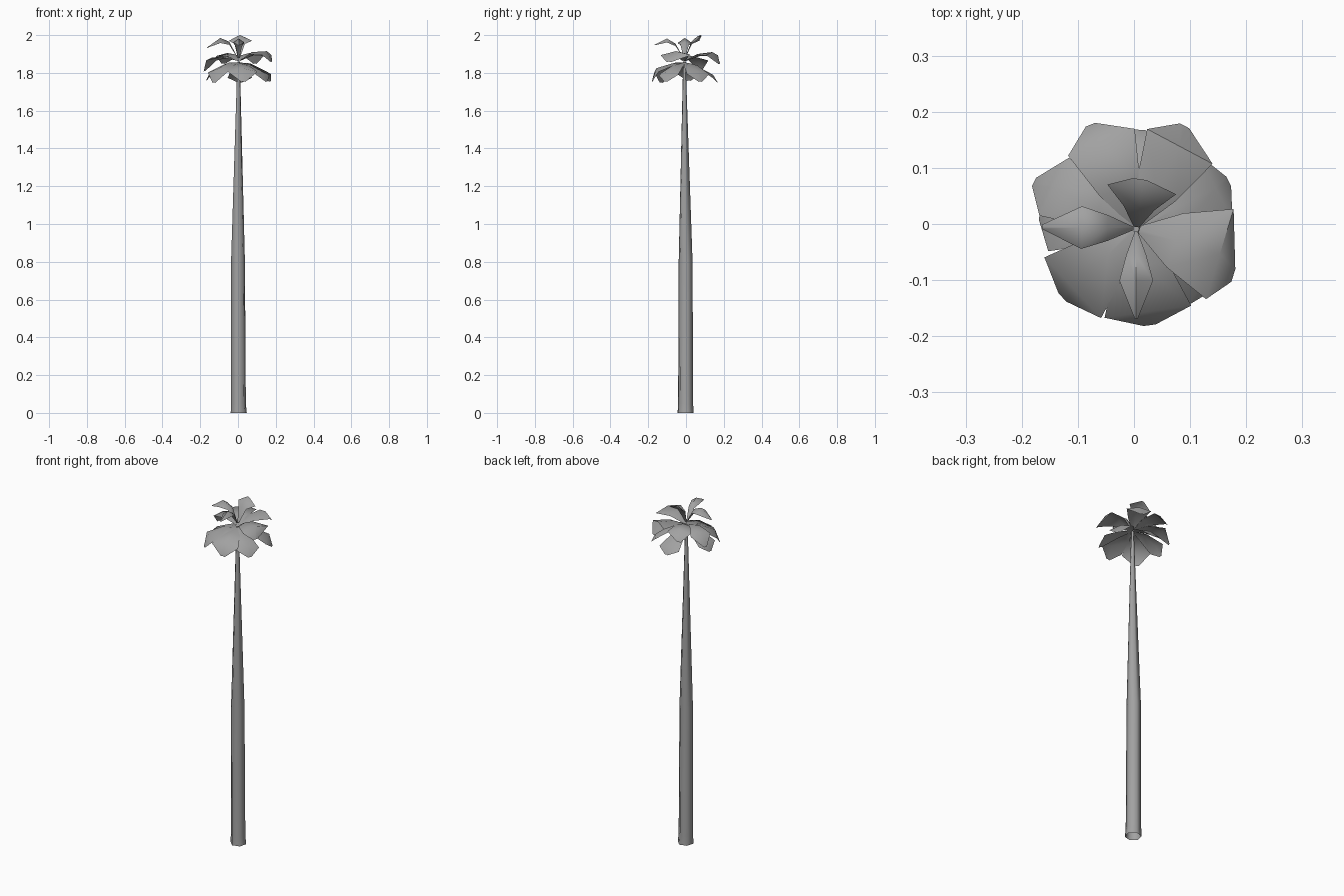
import bpy, bmesh, math
from mathutils import Vector

if "Cube" in bpy.data.objects:
    bpy.data.objects.remove(bpy.data.objects["Cube"])

grey = bpy.data.materials.new("plain grey")
grey.diffuse_color = (0.36, 0.36, 0.36, 1)
grey.use_nodes = True
grey.node_tree.nodes["Principled BSDF"].inputs["Base Color"].default_value = grey.diffuse_color


def finish(name, bm, angle):
    mesh = bpy.data.meshes.new(name)
    bm.to_mesh(mesh)
    bm.free()
    mesh.materials.append(grey)
    ob = bpy.data.objects.new(name, mesh)
    bpy.context.collection.objects.link(ob)
    bpy.ops.object.select_all(action='DESELECT')
    ob.select_set(True)
    bpy.context.view_layer.objects.active = ob
    bpy.ops.object.shade_smooth_by_angle(angle=math.radians(angle))


# Trunk: tapering six-sided rings (x, y, z, radius), open underneath
bm = bmesh.new()
rings = []
for x, y, z, r in [(0.004, -0.002, 0, 0.044), (0.002, -0.002, 0.05, 0.041),
                   (0.0, -0.002, 0.8, 0.038), (0.003, -0.008, 1.75, 0.010),
                   (0.003, -0.008, 1.86, 0.007)]:
    rings.append([bm.verts.new((x + r * math.cos(a), y + r * math.sin(a), z))
                  for a in (math.radians(60 * i + 15) for i in range(6))])
for lo, hi in zip(rings, rings[1:]):
    for i in range(6):
        j = (i + 1) % 6
        bm.faces.new((lo[i], lo[j], hi[j], hi[i]))
bm.faces.new(rings[-1])
finish("trunk", bm, 65)


# Frond: an arched leaf sheet that widens to its shoulders and ends in a skewed point
def frond(name, shape, azimuth, length, half_width, skew, mid_z, shoulder_z, tip_z):
    base_z, mid_t, mid_w, shoulder_t, tip_w, droop = shape
    a = math.radians(azimuth)
    out = Vector((math.cos(a), math.sin(a), 0))
    side = Vector((-out.y, out.x, 0))
    root = Vector((0.004, -0.008, 0))
    bm = bmesh.new()
    rows = []
    for t, w, shift, z in [(0.03, 0.08, 0, base_z), (mid_t, mid_w, 0, mid_z),
                           (shoulder_t, 1.0, 0, shoulder_z), (1.0, tip_w, skew, tip_z)]:
        row = []
        for s in (-1, 0, 1):
            p = root + out * length * t + side * half_width * (w * s + shift)
            p.z = z - droop * half_width * w * abs(s)
            row.append(bm.verts.new(p))
        rows.append(row)
    for r0, r1 in zip(rows, rows[1:]):
        for i in range(2):
            bm.faces.new((r0[i], r1[i], r1[i + 1], r0[i + 1]))
    finish(name, bm, 60)


# Root height, mid position, mid width, shoulder position, tip width, edge droop
shapes = {
    "crest_frond": (1.88, 0.42, 0.45, 0.80, 0.20, 0.40),
    "upper_frond": (1.88, 0.30, 0.60, 0.58, 0.10, 0.70),
    "middle_frond": (1.865, 0.38, 0.60, 0.82, 0.14, 0.25),
    "lower_frond": (1.855, 0.38, 0.60, 0.86, 0.14, 0.25),
}
# Azimuth, length, half width, tip skew, then heights from middle to tip
fronds = {
    "crest_frond": [(82, 0.088, 0.062, 0.1, 1.965, 1.995, 2.0)],
    "upper_frond": [(179, 0.168, 0.038, 0.0, 1.965, 1.985, 1.935),
                    (270, 0.160, 0.030, 0.0, 1.955, 1.982, 1.948)],
    "middle_frond": [(-17, 0.190, 0.084, -0.35, 1.91, 1.915, 1.86),
                     (62, 0.202, 0.066, 0.15, 1.90, 1.91, 1.85),
                     (112, 0.202, 0.064, 0.1, 1.90, 1.905, 1.85),
                     (153, 0.200, 0.058, 0.15, 1.89, 1.88, 1.81)],
    "lower_frond": [(27, 0.185, 0.066, 0.0, 1.85, 1.81, 1.755),
                    (88, 0.176, 0.064, 0.0, 1.835, 1.79, 1.75),
                    (172, 0.174, 0.062, 0.0, 1.85, 1.81, 1.76),
                    (223, 0.180, 0.074, 0.0, 1.855, 1.82, 1.75),
                    (278, 0.174, 0.078, 0.0, 1.85, 1.825, 1.755),
                    (326, 0.178, 0.062, 0.0, 1.845, 1.805, 1.755)],
}
for name, rows in fronds.items():
    for i, row in enumerate(rows, 1):
        frond(f"{name}_{i}", shapes[name], *row)
